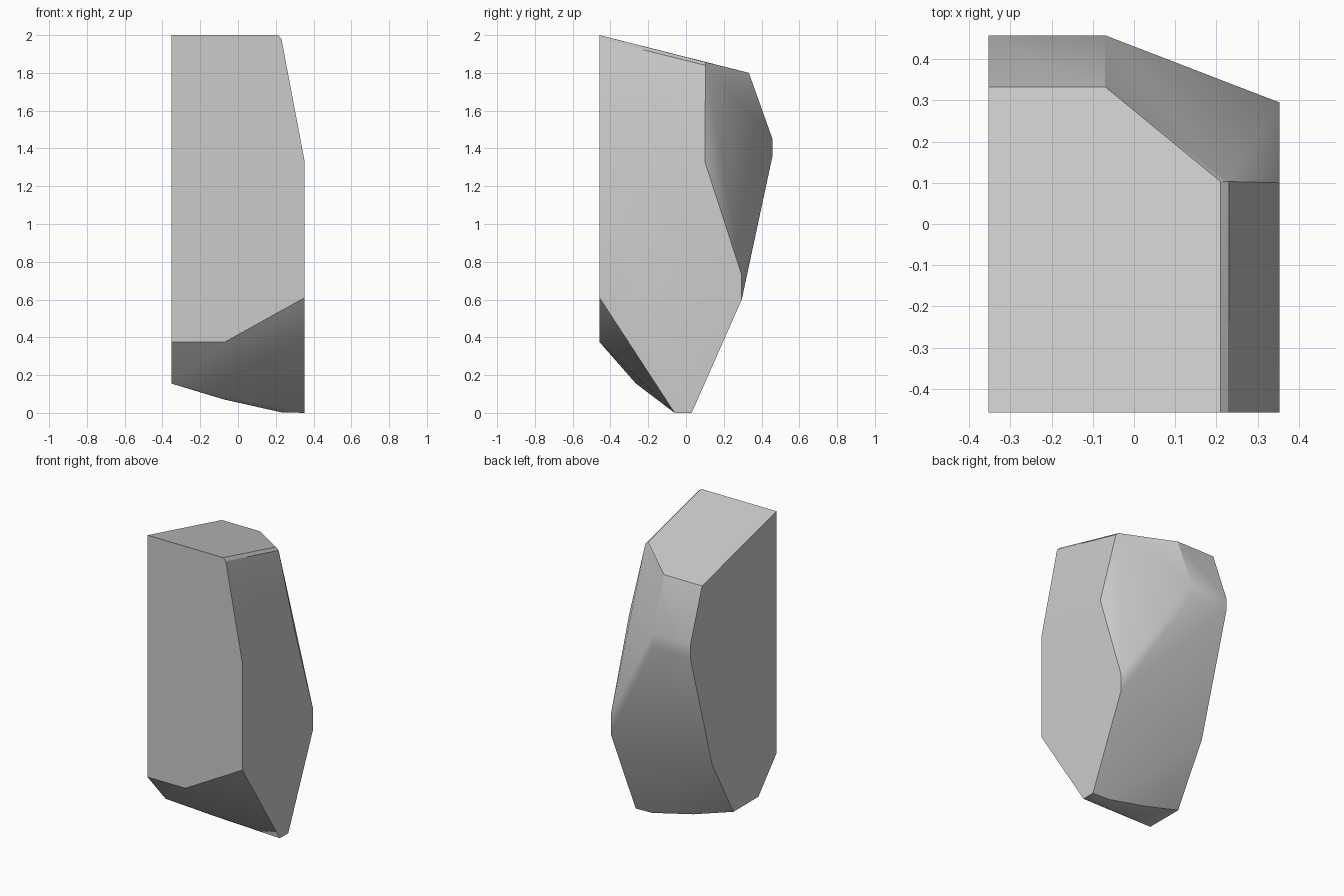
import bpy
import bmesh
import math

default_cube = bpy.data.objects.get("Cube")
if default_cube:
    bpy.data.objects.remove(default_cube, do_unlink=True)

# Main planes of the rock
LEFT, RIGHT = 0.353, -0.353
FRONT, BACK = -0.458, 0.458
RIDGE = -0.07      # where the flat back turns into the bevelled corner
CHAMFER = 0.23     # inner line of the upper left slope


def make_material(name, value):
    mat = bpy.data.materials.new(name)
    mat.use_nodes = True
    color = (value, value, value, 1.0)
    mat.diffuse_color = color
    bsdf = mat.node_tree.nodes["Principled BSDF"]
    bsdf.inputs["Base Color"].default_value = color
    return mat


def section(x, outline):
    """Place a (y, z) outline at one x position."""
    return [(x, y, z) for y, z in outline]


# Cross-sections from the model's right to its left
corners = section(RIGHT, [
    (FRONT, 2), (0.333, 1.8), (BACK, 1.45), (BACK, 1.36),
    (0.226, 0.557), (0, 0.155), (-0.265, 0.155), (FRONT, 0.375)])
corners += section(RIDGE, [
    (0.333, 1.8), (BACK, 1.45), (BACK, 1.36),
    (0.02, 0.07), (-0.15, 0.07), (FRONT, 0.375)])
corners += section(CHAMFER - 0.02, [(FRONT, 2), (0.103, 1.857)])
corners += section(CHAMFER, [
    (FRONT, 1.98), (0.103, 1.84), (0.03, 0.003), (-0.05, 0.003)])
corners += section(LEFT, [
    (FRONT, 1.33), (0.1, 1.33), (0.295, 0.73), (0.295, 0.6),
    (0.03, 0), (-0.06, 0), (FRONT, 0.61)])

# Wrap the sections in one faceted skin
bm = bmesh.new()
for corner in corners:
    bm.verts.new(corner)
bmesh.ops.convex_hull(bm, input=list(bm.verts))
loose = [v for v in bm.verts if not v.link_faces]
bmesh.ops.delete(bm, geom=loose, context="VERTS")
bmesh.ops.dissolve_limit(bm, angle_limit=math.radians(1),
                         verts=list(bm.verts), edges=list(bm.edges))
bmesh.ops.recalc_face_normals(bm, faces=list(bm.faces))

mesh = bpy.data.meshes.new("rock")
bm.to_mesh(mesh)
bm.free()
mesh.materials.append(make_material("stone grey", 0.6))
rock = bpy.data.objects.new("rock", mesh)
bpy.context.collection.objects.link(rock)

# Soft shading on shallow bends, crisp main edges
bpy.ops.object.select_all(action="DESELECT")
rock.select_set(True)
bpy.context.view_layer.objects.active = rock
bpy.ops.object.shade_smooth_by_angle(angle=math.radians(30))
